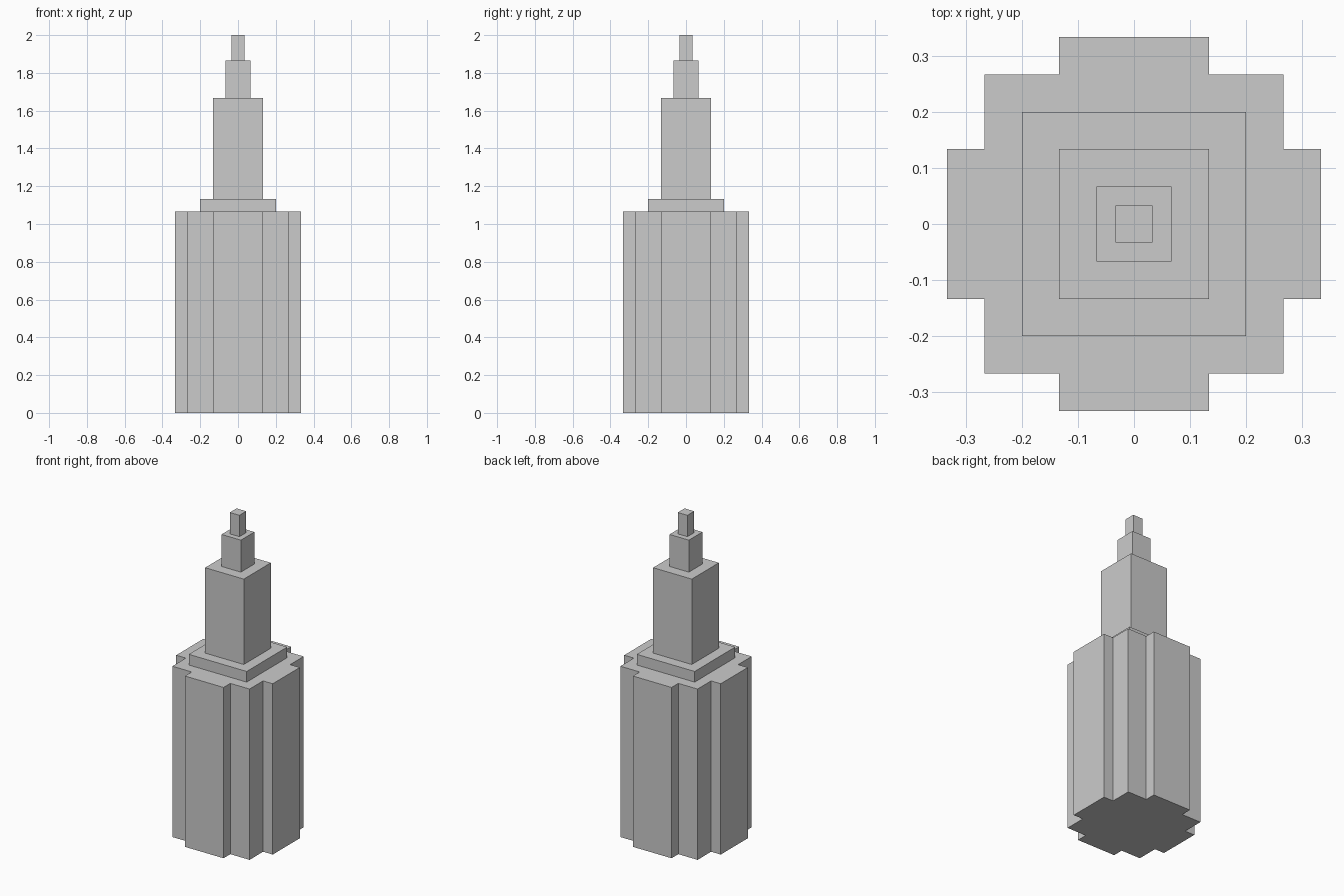
import bpy
import bmesh

if "Cube" in bpy.data.objects:
    bpy.data.objects.remove(bpy.data.objects["Cube"])

U = 1 / 15  # the tower is laid out on a regular module


def extrude_outline(name, outline, z0, z1):
    """Extrude a closed counter-clockwise outline into a prism."""
    bm = bmesh.new()
    base = bm.faces.new([bm.verts.new((x * U, y * U, z0 * U)) for x, y in outline])
    top = bmesh.ops.extrude_face_region(bm, geom=[base], use_keep_orig=True)
    verts = [g for g in top["geom"] if isinstance(g, bmesh.types.BMVert)]
    bmesh.ops.translate(bm, verts=verts, vec=(0, 0, (z1 - z0) * U))
    bmesh.ops.recalc_face_normals(bm, faces=bm.faces)
    mesh = bpy.data.meshes.new(name)
    bm.to_mesh(mesh)
    bm.free()
    obj = bpy.data.objects.new(name, mesh)
    bpy.context.collection.objects.link(obj)
    return obj


# Main shaft: one quarter of the stepped plan, rotated four times
quarter = [(5, -2), (5, 2), (4, 2), (4, 4), (2, 4)]
plan = []
for _ in range(4):
    plan += quarter
    quarter = [(-y, x) for x, y in quarter]
extrude_outline("main_shaft", plan, 0, 16)

# Square setbacks stacked on top: name, half width, bottom, top
for name, h, z0, z1 in [
    ("shoulder_slab", 3, 16, 17),
    ("upper_tower", 2, 17, 25),
    ("crown", 1, 25, 28),
    ("spire", 0.5, 28, 30),
]:
    extrude_outline(name, [(-h, -h), (h, -h), (h, h), (-h, h)], z0, z1)
